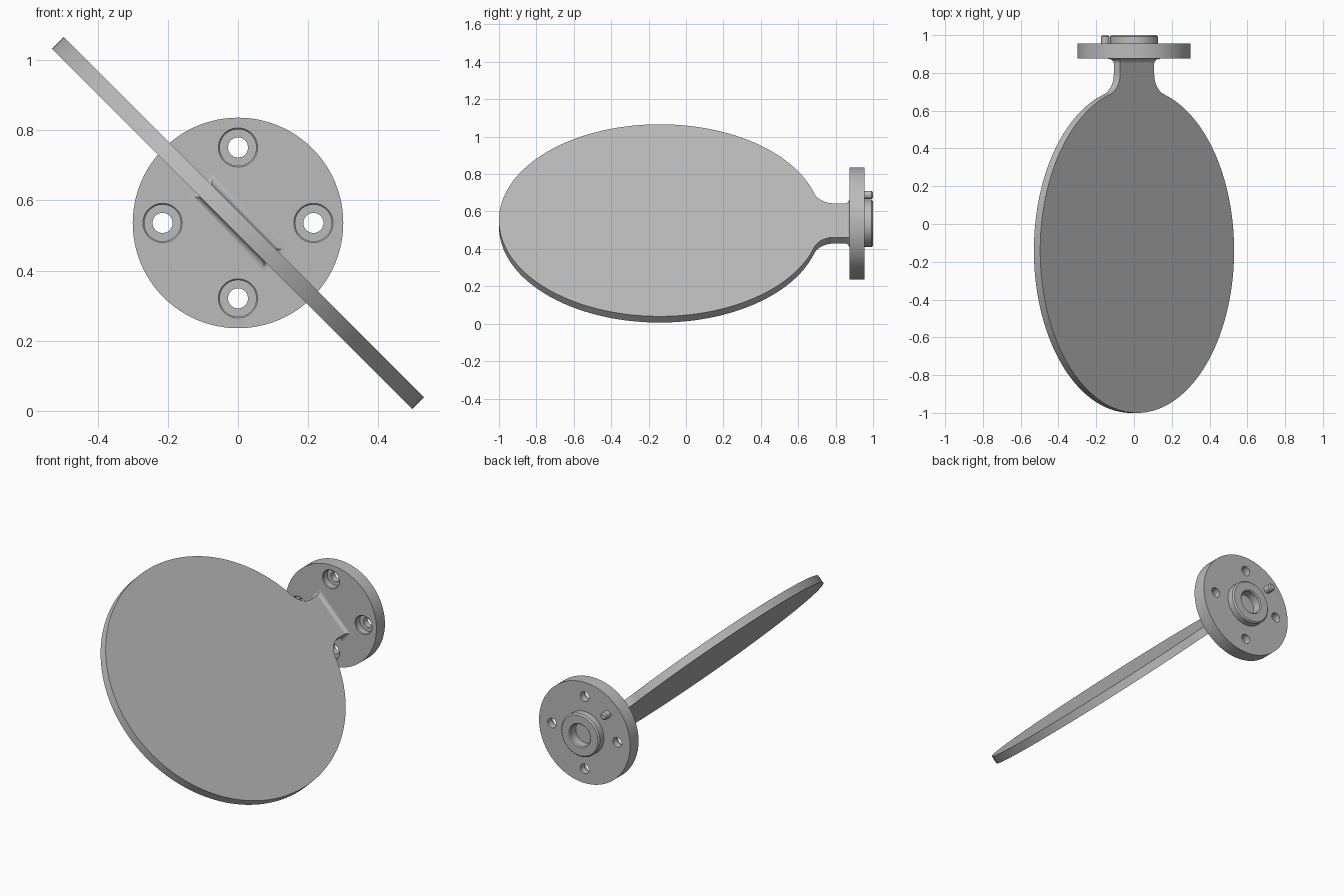
import bpy
import bmesh
from math import sin, cos, pi, sqrt, radians, hypot, atan2

if "Cube" in bpy.data.objects:
    bpy.data.objects.remove(bpy.data.objects["Cube"])

AXIS_Z = 0.536           # height of the mounting axis
FACE_Y = 0.875           # front face of the flange
BACK_Y = 0.955           # back face of the flange
BOLT_R = 0.215           # bolt circle radius
HALF_T = 0.0235          # half thickness of the blade
NECK = 0.128             # half width of the neck

grey = bpy.data.materials.new("plain grey")
grey.use_nodes = True
grey.diffuse_color = (0.5, 0.5, 0.5, 1)
grey.node_tree.nodes["Principled BSDF"].inputs["Base Color"].default_value = (0.5, 0.5, 0.5, 1)


def finish(name, bm, tilt=0.0):
    """Turn a bmesh into an object sitting on the mounting axis."""
    bmesh.ops.recalc_face_normals(bm, faces=bm.faces)
    mesh = bpy.data.meshes.new(name)
    bm.to_mesh(mesh)
    bm.free()
    mesh.materials.append(grey)
    obj = bpy.data.objects.new(name, mesh)
    bpy.context.collection.objects.link(obj)
    obj.location.z = AXIS_Z
    obj.rotation_euler.y = tilt
    return obj


def loft(bm, rings):
    """Skin a list of point rings and cap both ends."""
    loops = [[bm.verts.new(p) for p in ring] for ring in rings]
    n = len(loops[0])
    for a, b in zip(loops, loops[1:]):
        for i in range(n):
            j = (i + 1) % n
            bm.faces.new((a[i], a[j], b[j], b[i]))
    bm.faces.new(loops[0])
    bm.faces.new(loops[-1])


def turned(bm, profile, x=0.0, z=0.0, n=48):
    """Turn a (radius, y) profile about a line parallel to y."""
    loft(bm, [[(x + r * cos(2 * pi * i / n), y, z + r * sin(2 * pi * i / n))
               for i in range(n)] for r, y in profile])


def smooth(obj):
    bpy.ops.object.select_all(action='DESELECT')
    obj.select_set(True)
    bpy.context.view_layer.objects.active = obj
    bpy.ops.object.shade_smooth_by_angle(angle=radians(30))


# Blade: elliptical paddle blending through a concave arc into the neck
A, B, CY = 0.86, 0.726, -0.14
t_end = atan2(0.205 / B, 0.825 / A)
ty, tu = CY + A * cos(t_end), B * sin(t_end)
ny, nu = cos(t_end) / A, sin(t_end) / B
ny, nu = ny / hypot(ny, nu), nu / hypot(ny, nu)
R = (tu - NECK) / (1 - nu)
cy, cu = ty + R * ny, NECK + R

half = []
STEPS = 72
for i in range(1, STEPS + 1):
    t = pi + (t_end - pi) * i / STEPS
    half.append((B * sin(t), CY + A * cos(t)))
start = atan2(-nu, -ny)
for i in range(1, 17):
    a = start + (-pi / 2 - start) * i / 16
    half.append((cu + R * sin(a), cy + R * cos(a)))
half.append((NECK, FACE_Y + 0.005))
outline = [(0, CY - A)] + half + [(-u, y) for u, y in reversed(half)]

bm = bmesh.new()
loft(bm, [[(u, y, v) for u, y in outline] for v in (-HALF_T, HALF_T)])
smooth(finish("blade", bm, radians(45)))

# Fillet: mitred flare where the neck meets the flange
bm = bmesh.new()
FR = 0.0235
rings = []
for k in range(9):
    a = k / 8 * pi / 2
    d = FR * (1 - cos(a))
    y = FACE_Y - FR + FR * sin(a)
    rings.append([(su * (NECK + d), y, sv * (HALF_T + d))
                  for su, sv in ((1, 1), (-1, 1), (-1, -1), (1, -1))])
loft(bm, rings)
smooth(finish("neck_fillet", bm, radians(45)))

# Flange: disc with a raised rear boss and its blind bore
bm = bmesh.new()
turned(bm, [(0.3, FACE_Y), (0.3, BACK_Y), (0.127, BACK_Y), (0.127, 0.992),
            (0.119, 1.0), (0.071, 1.0), (0.065, 0.994), (0.065, 0.945)], n=96)
flange = finish("flange", bm)

# Counterbored bolt holes cut through the flange
bm = bmesh.new()
for k in range(4):
    turned(bm, [(0.06, FACE_Y - 0.004), (0.052, FACE_Y + 0.004), (0.052, 0.915),
                (0.0285, 0.915), (0.0285, 0.97)],
           BOLT_R * cos(k * pi / 2), BOLT_R * sin(k * pi / 2))
cutter = finish("bolt_hole_cutter", bm)
cutter.hide_render = True
bpy.context.view_layer.update()
cut = flange.modifiers.new("bolt holes", 'BOOLEAN')
cut.operation = 'DIFFERENCE'
cut.solver = 'EXACT'
cut.object = cutter
bpy.context.view_layer.objects.active = flange
bpy.ops.object.modifier_apply(modifier=cut.name)
bpy.data.objects.remove(cutter)
smooth(flange)

# Locating pin: on the bolt circle, in line with the blade
bm = bmesh.new()
turned(bm, [(0.022, BACK_Y - 0.01), (0.022, 0.992), (0.015, 1.0)],
       -BOLT_R / sqrt(2), BOLT_R / sqrt(2), n=32)
smooth(finish("locating_pin", bm))
